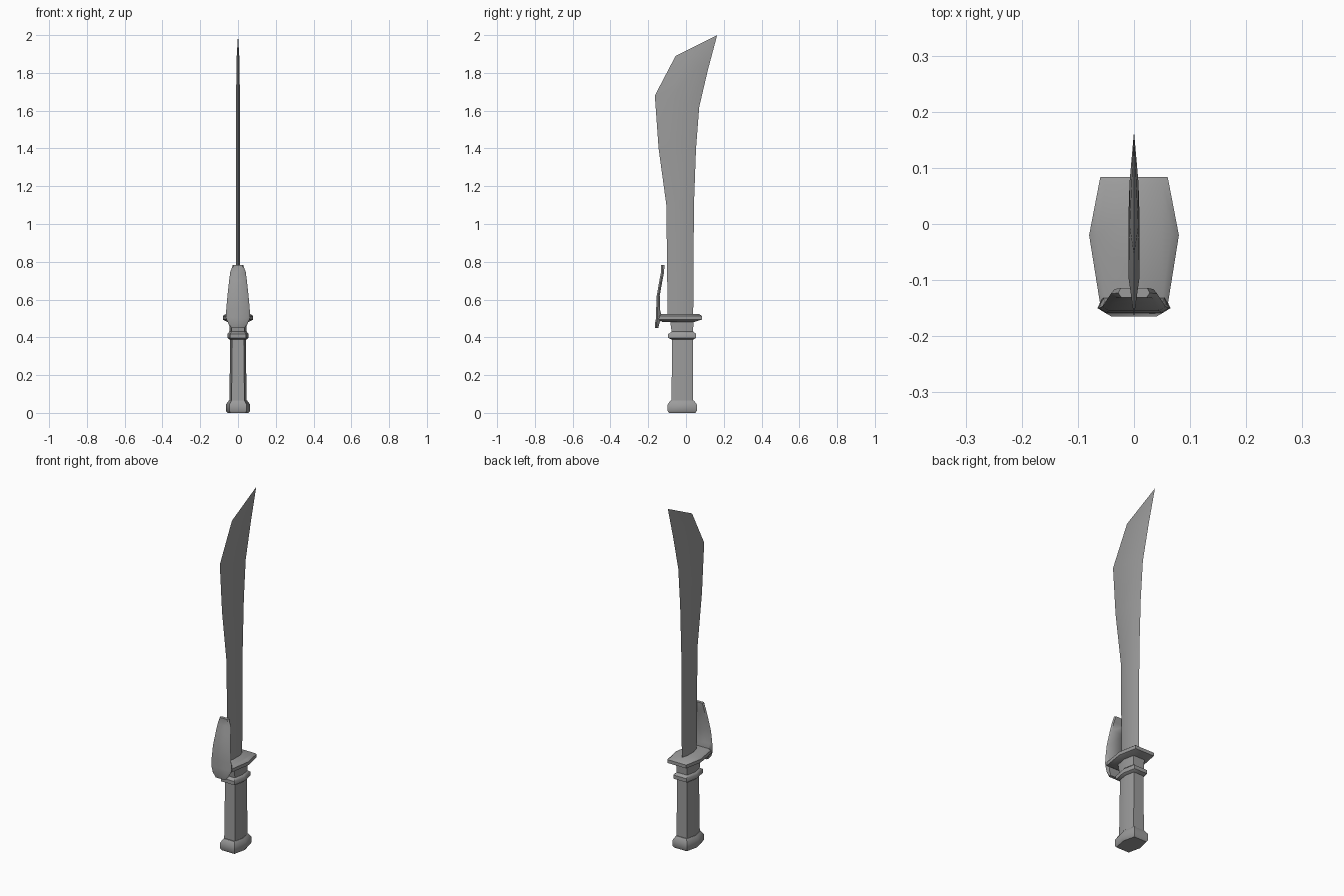
import bpy
import math

if "Cube" in bpy.data.objects:
    bpy.data.objects.remove(bpy.data.objects["Cube"])

steel = bpy.data.materials.new("grey steel")
steel.use_nodes = True
steel.diffuse_color = (0.33, 0.33, 0.33, 1)
steel.node_tree.nodes["Principled BSDF"].inputs["Base Color"].default_value = (0.33, 0.33, 0.33, 1)


def loft(name, rings, angle):
    """Skin a stack of equal-sized rings and cap both ends."""
    n = len(rings[0])
    verts = [p for ring in rings for p in ring]
    faces = [tuple(range(n))[::-1], tuple(range(len(verts) - n, len(verts)))]
    for r in range(len(rings) - 1):
        for i in range(n):
            j = (i + 1) % n
            faces.append((r * n + i, r * n + j, r * n + n + j, r * n + n + i))
    mesh = bpy.data.meshes.new(name)
    mesh.from_pydata(verts, [], faces)
    mesh.materials.append(steel)
    obj = bpy.data.objects.new(name, mesh)
    bpy.context.collection.objects.link(obj)
    bpy.ops.object.select_all(action="DESELECT")
    obj.select_set(True)
    bpy.context.view_layer.objects.active = obj
    bpy.ops.object.mode_set(mode="EDIT")
    bpy.ops.mesh.select_all(action="SELECT")
    bpy.ops.mesh.remove_doubles(threshold=0.0005)
    bpy.ops.mesh.normals_make_consistent(inside=False)
    bpy.ops.object.mode_set(mode="OBJECT")
    bpy.ops.object.shade_smooth_by_angle(angle=math.radians(angle))
    return obj


def hexagon(flat, wide, front, back, z):
    """Six-sided ring with flat front and back and pointed sides."""
    return [(-flat, front, z), (flat, front, z), (wide, -0.02, z),
            (flat, back, z), (-flat, back, z), (-wide, -0.02, z)]


# Grip, pommel and collar
loft("pommel", [hexagon(0.04, 0.056, -0.09, 0.05, 0),
                hexagon(0.045, 0.064, -0.097, 0.057, 0.01),
                hexagon(0.045, 0.064, -0.097, 0.057, 0.045),
                hexagon(0.034, 0.048, -0.082, 0.042, 0.066)], 50)
loft("grip", [hexagon(0.034, 0.045, -0.077, 0.038, 0.05),
              hexagon(0.031, 0.042, -0.073, 0.036, 0.41)], 65)
loft("collar", [hexagon(0.033, 0.045, -0.075, 0.038, 0.388),
                hexagon(0.042, 0.056, -0.094, 0.054, 0.397),
                hexagon(0.042, 0.056, -0.094, 0.054, 0.418),
                hexagon(0.034, 0.046, -0.076, 0.038, 0.43)], 50)
loft("neck", [hexagon(0.033, 0.044, -0.075, 0.037, 0.42),
              hexagon(0.036, 0.048, -0.085, 0.04, 0.495)], 65)

# Cross guard, reaching forward to the hand shield
loft("cross_guard", [hexagon(0.042, 0.058, -0.125, 0.045, 0.482),
                     hexagon(0.06, 0.08, -0.145, 0.084, 0.494),
                     hexagon(0.06, 0.08, -0.145, 0.084, 0.513),
                     hexagon(0.05, 0.066, -0.14, 0.07, 0.523)], 50)

# Curved hand shield: half width, front, back, height
shield = [(0.034, -0.164, -0.147, 0.45), (0.05, -0.165, -0.142, 0.47),
          (0.065, -0.158, -0.128, 0.505), (0.062, -0.158, -0.138, 0.55),
          (0.056, -0.155, -0.139, 0.62), (0.047, -0.141, -0.125, 0.70),
          (0.041, -0.132, -0.116, 0.745), (0.028, -0.131, -0.114, 0.783)]
loft("hand_shield", [[(-w * 0.8, f, z), (w * 0.8, f, z), (w, f + 0.008, z),
                      (w * 0.85, b, z), (-w * 0.85, b, z), (-w, f + 0.008, z)]
                     for w, f, b, z in shield], 50)

# Blade: cutting edge (y, z), spine (y, z), half thickness
stations = [((-0.097, 0.5), (0.038, 0.5), 0.01),
            ((-0.104, 1.1), (0.042, 1.1), 0.01),
            ((-0.145, 1.4), (0.053, 1.4), 0.01),
            ((-0.165, 1.68), (0.07, 1.62), 0.01),
            ((-0.055, 1.89), (0.117, 1.82), 0.008),
            ((0.165, 2.0), (0.165, 2.0), 0)]
rings = []
for edge, spine, t in stations:
    ring = []
    for f, x in ((0, 0), (0.3, t), (0.75, t), (1, 0), (0.75, -t), (0.3, -t)):
        ring.append((x, edge[0] + (spine[0] - edge[0]) * f,
                     edge[1] + (spine[1] - edge[1]) * f))
    rings.append(ring)
loft("blade", rings, 40)
